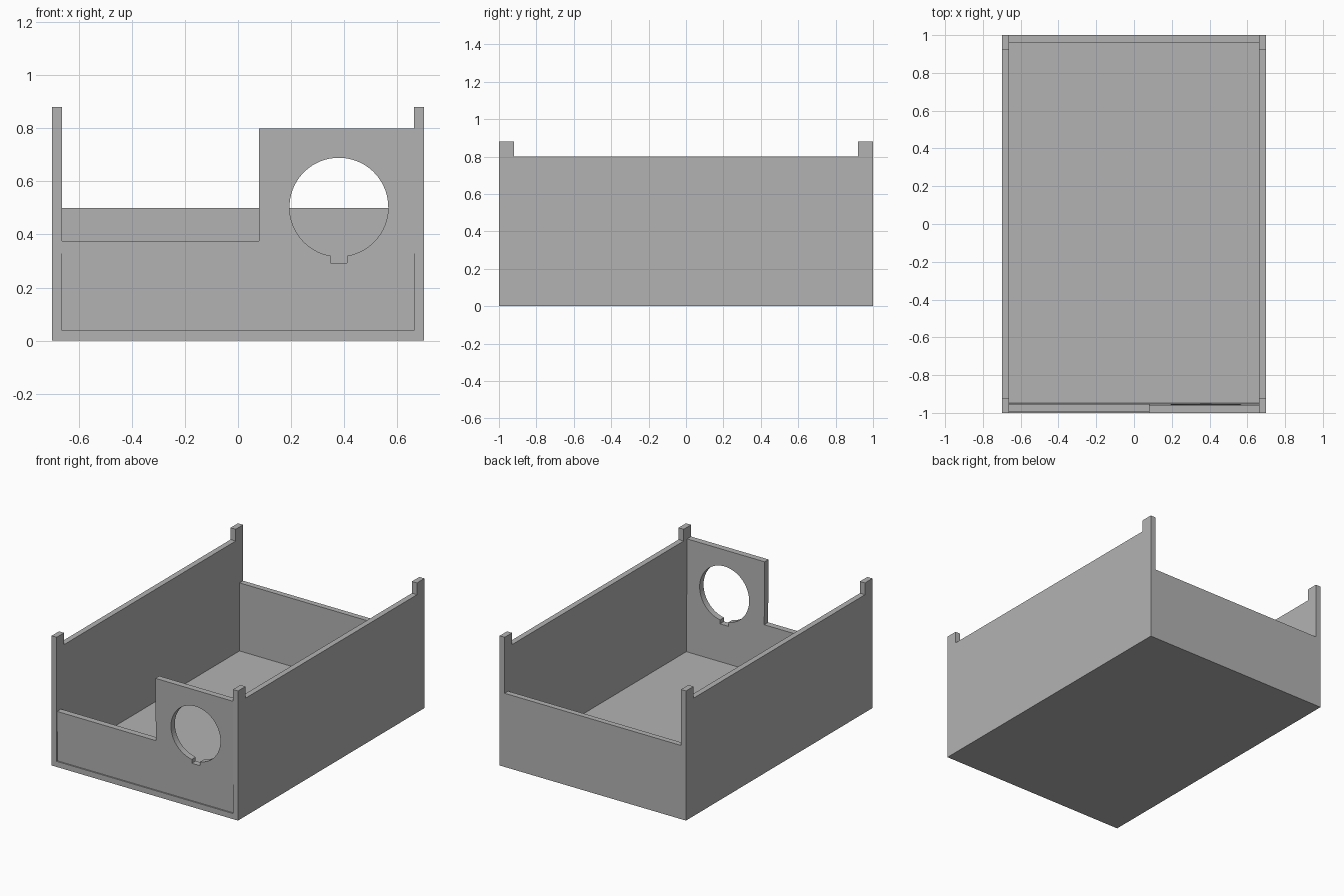
import bpy, bmesh
from math import sin, cos, pi, asin

old = bpy.data.objects.get("Cube")
if old:
    bpy.data.objects.remove(old, do_unlink=True)

W, D, T = 0.70, 1.0, 0.038      # half width, half depth, board thickness
H, LOW, POST = 0.80, 0.50, 0.88  # wall, back panel and post heights

grey = bpy.data.materials.new("plain grey")
grey.use_nodes = True
colour = (0.45, 0.45, 0.45, 1)
grey.diffuse_color = colour
grey.node_tree.nodes["Principled BSDF"].inputs["Base Color"].default_value = colour


def prism(name, outline, place, offset):
    """Extrude a flat outline; place maps outline points into space."""
    bm = bmesh.new()
    face = bm.faces.new([bm.verts.new(place(*p)) for p in outline])
    grown = bmesh.ops.extrude_face_region(bm, geom=[face])["geom"]
    moved = [g for g in grown if isinstance(g, bmesh.types.BMVert)]
    bmesh.ops.translate(bm, verts=moved, vec=offset)
    bmesh.ops.recalc_face_normals(bm, faces=bm.faces)
    mesh = bpy.data.meshes.new(name)
    bm.to_mesh(mesh)
    bm.free()
    mesh.materials.append(grey)
    obj = bpy.data.objects.new(name, mesh)
    bpy.context.collection.objects.link(obj)
    return obj


def rect(a0, b0, a1, b1):
    return [(a0, b0), (a1, b0), (a1, b1), (a0, b1)]


# Floor board
prism("floor", rect(-W, -D, W, D), lambda x, y: (x, y, 0), (0, 0, T))

# Side walls with a raised post at each end
P = D - 0.08
side = [(-D, T), (D, T), (D, POST), (P, POST), (P, H), (-P, H), (-P, POST), (-D, POST)]
for name, s in (("left_wall", 1), ("right_wall", -1)):
    prism(name, side, lambda y, z: (s * W, y, z), (-s * T, 0, 0))

# Low back panel
IN = W - T
prism("back_panel", rect(-IN, T, IN, LOW), lambda x, z: (x, D, z), (0, -T, 0))

# Stepped front panel, leaning very slightly outward at the top
STEP_X, STEP_Z = 0.08, 0.375
front = [(-IN, T), (IN, T), (IN, H), (STEP_X, H), (STEP_X, STEP_Z), (-IN, STEP_Z)]
panel = prism("front_panel", front,
              lambda x, z: (x, -D + 0.012 * (H - z), z), (0, T + 0.004, 0))

# Round opening with a small key notch below, cut through the front panel
CX, CZ, R, NOTCH, DEEP = 0.38, 0.503, 0.186, 0.031, 0.293
a = asin(NOTCH / R)
n = 64
arc = [-pi / 2 + a + i * (2 * pi - 2 * a) / n for i in range(n + 1)]
hole = [(CX + R * cos(t), CZ + R * sin(t)) for t in arc]
hole += [(CX - NOTCH, DEEP), (CX + NOTCH, DEEP)]
cutter = prism("hole_cutter", hole, lambda x, z: (x, -D - 0.1, z), (0, 0.3, 0))
cutter.hide_render = True
cutter.hide_viewport = True
cut = panel.modifiers.new("opening", "BOOLEAN")
cut.operation = "DIFFERENCE"
cut.solver = "EXACT"
cut.object = cutter
